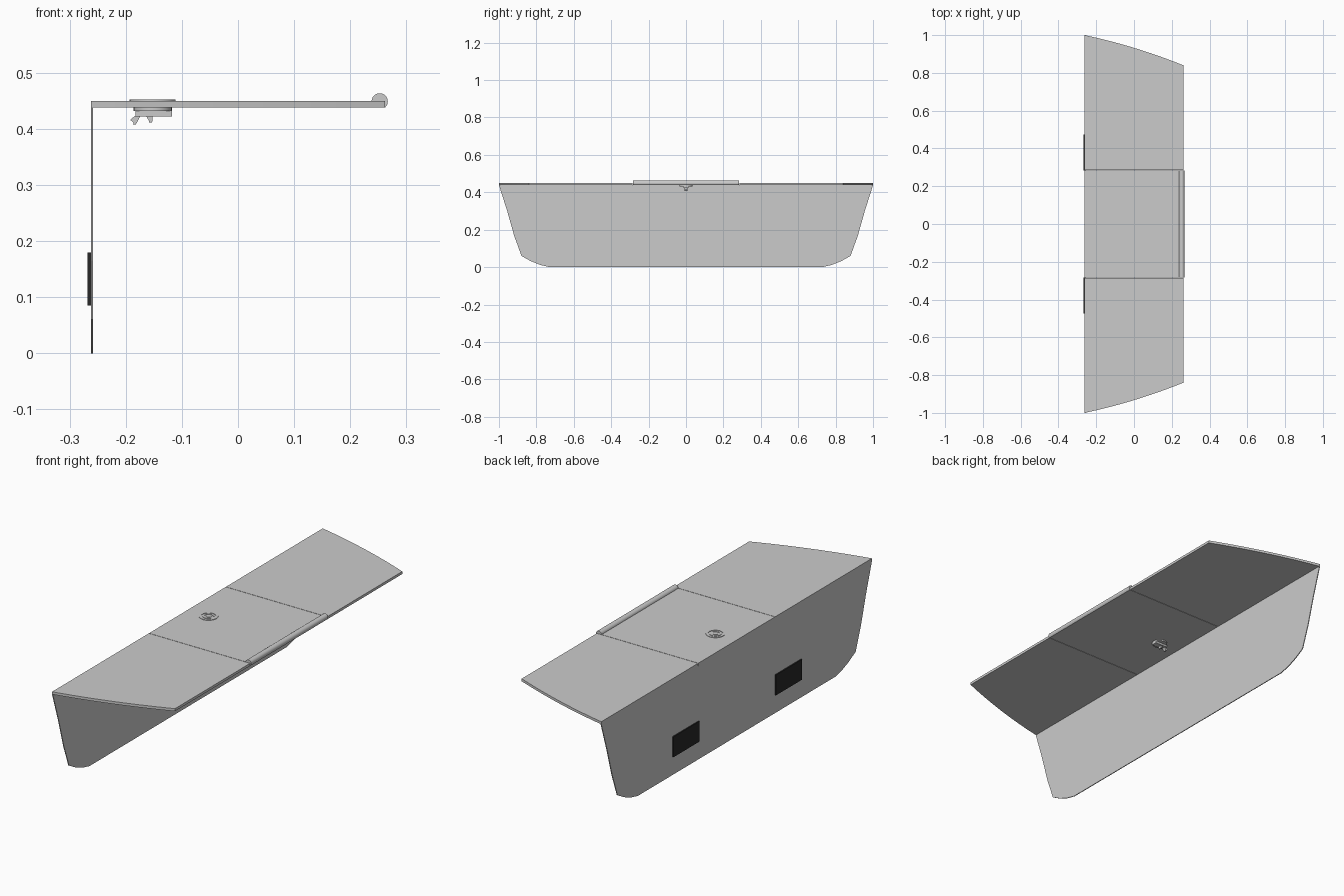
import bpy, bmesh, math
from mathutils import Vector

if "Cube" in bpy.data.objects:
    bpy.data.objects.remove(bpy.data.objects["Cube"])

def prism(name, pts, offset):
    """Solid made by sweeping a flat outline along offset."""
    bm = bmesh.new()
    face = bm.faces.new([bm.verts.new(p) for p in pts])
    ext = bmesh.ops.extrude_face_region(bm, geom=[face])
    bmesh.ops.translate(bm, vec=Vector(offset),
                        verts=[v for v in ext["geom"] if isinstance(v, bmesh.types.BMVert)])
    bmesh.ops.recalc_face_normals(bm, faces=bm.faces)
    me = bpy.data.meshes.new(name)
    bm.to_mesh(me)
    bm.free()
    ob = bpy.data.objects.new(name, me)
    bpy.context.collection.objects.link(ob)
    return ob

def box(name, x0, x1, y0, y1, z0, z1):
    return prism(name, [(x0, y0, z0), (x1, y0, z0), (x1, y1, z0), (x0, y1, z0)], (0, 0, z1 - z0))

def arc(cx, cy, r, a0, a1, n):
    return [(cx + r * math.cos(math.radians(a0 + (a1 - a0) * i / n)),
             cy + r * math.sin(math.radians(a0 + (a1 - a0) * i / n))) for i in range(n + 1)]

def smooth(ob):
    bpy.ops.object.select_all(action='DESELECT')
    bpy.context.view_layer.objects.active = ob
    ob.select_set(True)
    bpy.ops.object.shade_smooth_by_angle(angle=math.radians(35))

X, Z0, Z1, SEAM = 0.262, 0.438, 0.45, 0.284

# back panel with tapered, clipped lower corners
half = [(1.0, Z0), (0.956, 0.30), (0.918, 0.165), (0.905, 0.13), (0.88, 0.06),
        (0.83, 0.032), (0.78, 0.012), (0.73, 0.0)]
outline = half + [(-y, z) for y, z in reversed(half)]
prism("back_panel", [(-X, y, z) for y, z in outline], (0.004, 0, 0))

# shelf wings with gently bowed outer ends
for s, side in ((1, "left"), (-1, "right")):
    end = []
    for i in range(13):
        t = i / 12
        end.append((-X + 2 * X * t, s * (1 - 0.16 * t + 0.05 * t * (1 - t)), Z0))
    prism("shelf_wing_" + side, [(-X, s * (SEAM + 0.001), Z0)] + end + [(X, s * (SEAM + 0.001), Z0)],
          (0, 0, Z1 - Z0))

# centre lid
lid = box("centre_lid", -X, X, -SEAM + 0.001, SEAM - 0.001, Z0, Z1)

# rounded grip along the front edge of the lid
prof = arc(0.2525, 0.449, 0.0145, 180, -35, 14) + [(0.262, 0.438), (0.262, Z1 - 0.001)]
grip = prism("lid_grip", [(x, -SEAM, z) for x, z in prof], (0, 2 * SEAM, 0))
smooth(grip)

# dark pads on the rear face
dark = bpy.data.materials.new("dark_pad")
dark.diffuse_color = (0.02, 0.02, 0.02, 1)
dark.use_nodes = True
dark.node_tree.nodes["Principled BSDF"].inputs["Base Color"].default_value = dark.diffuse_color
for s, side in ((1, "left"), (-1, "right")):
    y0, y1 = sorted((s * 0.282, s * 0.475))
    box("rear_pad_" + side, -0.268, -X, y0, y1, 0.085, 0.18).data.materials.append(dark)

# turn latch: flange ring, inner knob and finger loop on the lid
LX = -0.152
def ring(name, r_in, r_out, z, h, a0=0, a1=360, n=32):
    pts = arc(LX, 0, r_out, a0, a1, n) + arc(LX, 0, r_in, a1, a0, n)
    if a1 - a0 == 360:
        a1 -= 0.1
        pts = arc(LX, 0, r_out, a0, a1, n) + arc(LX, 0, r_in, a1, a0, n)
    ob = prism(name, [(x, y, z) for x, y in pts], (0, 0, h))
    smooth(ob)
    return ob

def disc(name, r, z, h, n=32):
    ob = prism(name, [(x, y, z) for x, y in arc(LX, 0, r, 0, 360, n)[:-1]], (0, 0, h))
    smooth(ob)
    return ob

ring("latch_flange", 0.032, 0.041, Z1 - 0.001, 0.003)
ring("latch_finger_loop", 0.018, 0.026, Z1 - 0.001, 0.003, 30, 330, 24)
disc("latch_knob", 0.012, Z1 - 0.001, 0.0025, 20)

# latch underside: collar, bar and two slanted hooks
disc("latch_collar", 0.034, 0.432, 0.007)
box("latch_bar", -0.183, -0.118, -0.014, 0.014, 0.422, 0.433)
for i, (x, z) in enumerate(((-0.192, 0.408), (-0.164, 0.411))):
    hook = [(x, z + 0.008), (x + 0.006, z + 0.003), (x + 0.005, z), (x + 0.010, z),
            (x + 0.018, 0.423), (x + 0.008, 0.423)]
    if i:
        hook = [(x, 0.423), (x + 0.005, z + 0.004), (x + 0.006, z), (x + 0.011, z), (x + 0.012, 0.423)]
    prism("latch_hook_%d" % (i + 1), [(px, -0.008, pz) for px, pz in hook], (0, 0.016, 0))
